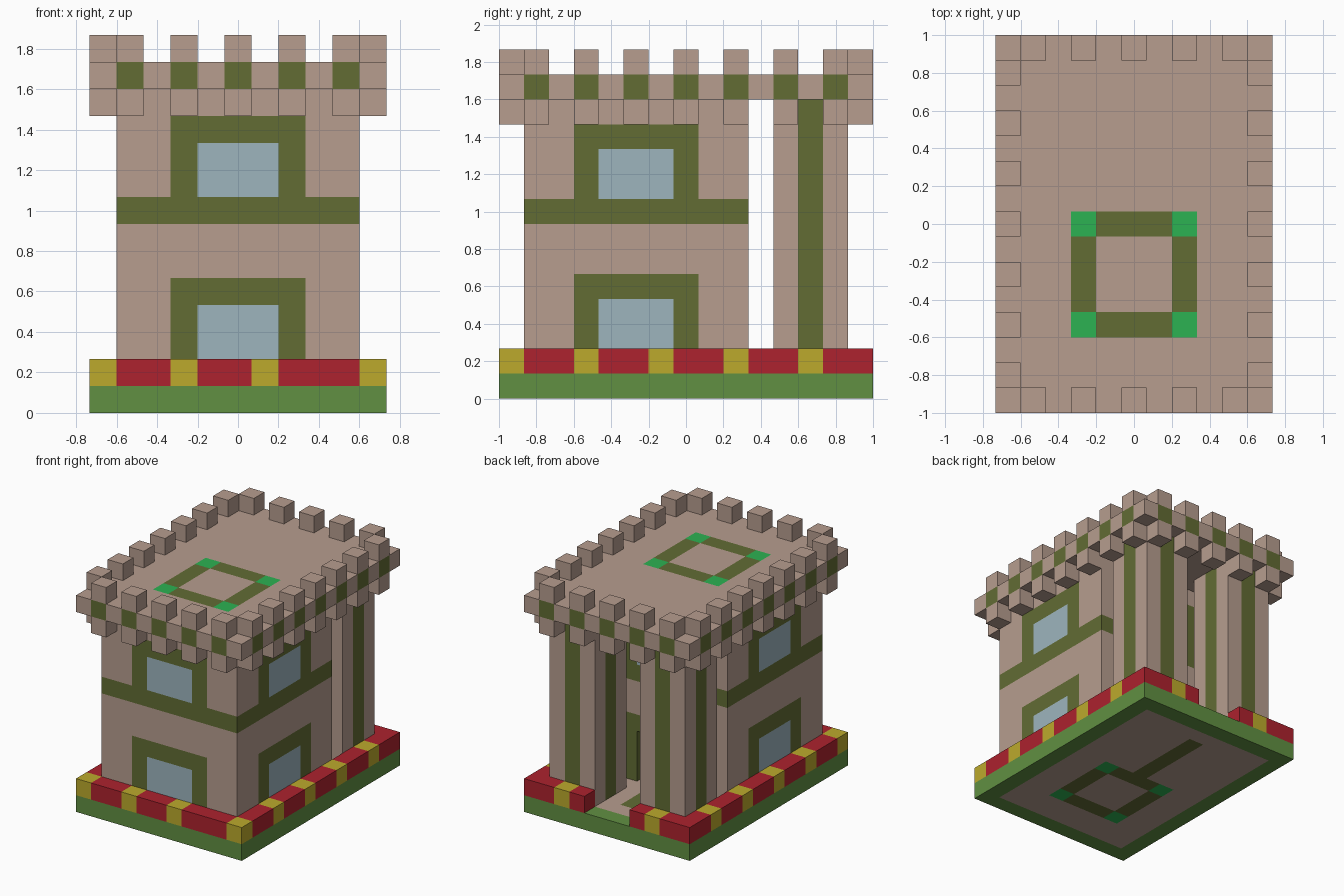
import bpy
import bmesh
from mathutils import Vector

if "Cube" in bpy.data.objects:
    bpy.data.objects.remove(bpy.data.objects["Cube"], do_unlink=True)

U = 2 / 15            # block size
NX, NY = 11, 15       # plan size in blocks
MID, ROOM = 5, 5      # centre column, and centre row of the room

# Colours as 8-bit display values
PALETTE = {
    "stone": (183, 157, 143),
    "olive": (98, 108, 52),
    "glass": (157, 181, 190),
    "red": (173, 34, 46),
    "yellow": (188, 170, 44),
    "grass": (97, 144, 66),
    "bright_green": (44, 178, 82),
}


def linear(v):
    v /= 255
    return v / 12.92 if v <= 0.04045 else ((v + 0.055) / 1.055) ** 2.4


MATS = {}
for label, rgb in PALETTE.items():
    mat = bpy.data.materials.new(label)
    mat.use_nodes = True
    colour = [linear(c) for c in rgb] + [1]
    mat.diffuse_color = colour
    bsdf = mat.node_tree.nodes["Principled BSDF"]
    bsdf.inputs["Base Color"].default_value = colour
    bsdf.inputs["Roughness"].default_value = 0.9
    MATS[label] = mat


def blocks(name, xs, ys, zs, rule):
    """Build one part from the blocks to which rule(i, j, k) gives a colour."""
    cells = {}
    for i in xs:
        for j in ys:
            for k in zs:
                label = rule(i, j, k)
                if label:
                    cells[i, j, k] = label
    used = sorted(set(cells.values()))
    bm = bmesh.new()
    for cell, label in cells.items():
        centre = Vector(cell) + Vector((0.5, 0.5, 0.5))
        for axis in range(3):
            for sign in (-1, 1):
                n = Vector((0, 0, 0))
                n[axis] = sign
                if tuple(int(c) for c in Vector(cell) + n) in cells:
                    continue
                a = Vector((0, 0, 0))
                a[(axis + 1) % 3] = 1
                b = n.cross(a)
                corners = [centre + (n + s * a + t * b) / 2
                           for s, t in ((-1, -1), (1, -1), (1, 1), (-1, 1))]
                verts = [bm.verts.new(((p.x - NX / 2) * U, (p.y - NY / 2) * U, p.z * U))
                         for p in corners]
                bm.faces.new(verts).material_index = used.index(label)
    # Merge neighbouring flat faces of one colour
    bmesh.ops.remove_doubles(bm, verts=bm.verts, dist=U / 100)
    bmesh.ops.dissolve_limit(bm, angle_limit=0.01, verts=bm.verts, edges=bm.edges,
                             delimit={'MATERIAL'})
    mesh = bpy.data.meshes.new(name)
    bm.to_mesh(mesh)
    bm.free()
    for label in used:
        mesh.materials.append(MATS[label])
    obj = bpy.data.objects.new(name, mesh)
    bpy.context.collection.objects.link(obj)
    return obj


def on_rim(i, j):
    return i in (0, NX - 1) or j in (0, NY - 1)


def emblem(i, j):
    """Square outline with bright corners, used on the floor and the roof."""
    u, v = abs(i - MID), abs(j - ROOM)
    if u == v == 2:
        return "bright_green"
    return "olive" if max(u, v) == 2 else None


def floor_rule(i, j, k):
    if on_rim(i, j):
        return "grass"
    if i == MID and 8 <= j <= 12:
        return "olive"
    return emblem(i, j) or "stone"


def kerb_rule(i, j, k):
    if not on_rim(i, j):
        return None
    if j == NY - 1:                       # back, with the entrance gap
        if abs(i - MID) <= 1:
            return None
        return "yellow" if abs(i - MID) == 3 else "red"
    if j == 0:
        return "yellow" if i in (0, 3, 6, 10) else "red"
    return "yellow" if j % 3 == 0 else "red"


def wall_rule(i, j, k):
    if 1 < i < 9 and 1 < j < 9:           # hollow room
        return None
    u = abs(i - MID) if j in (1, 9) else abs(j - ROOM)
    if u <= 1 and k <= 3:
        return None if j == 9 else "glass"    # open doorway at the back
    if u <= 1 and k in (8, 9):
        return "glass"
    if k == 7 or (u <= 2 and (k <= 4 or 8 <= k <= 10)):
        return "olive"
    return "stone"


def column_rule(i, j, k):
    return "olive" if i in (2, 8) or j == 12 else "stone"


def roof_rule(i, j, k):
    if on_rim(i, j):
        return "olive" if (i + j) % 2 else "stone"
    return emblem(i, j) or "stone"


def tooth_rule(i, j, k):
    return "stone" if on_rim(i, j) and (i + j) % 2 else None


ALL_X, ALL_Y = range(NX), range(NY)
blocks("floor", ALL_X, ALL_Y, [0], floor_rule)
blocks("kerb", ALL_X, ALL_Y, [1], kerb_rule)
blocks("room_walls", range(1, 10), range(1, 10), range(1, 12), wall_rule)
for side, start in (("right", 1), ("left", 7)):
    blocks(side + "_column", range(start, start + 3), range(11, 14), range(1, 12), column_rule)
blocks("corbels", ALL_X, ALL_Y, [11], tooth_rule)
blocks("roof", ALL_X, ALL_Y, [12], roof_rule)
blocks("battlements", ALL_X, ALL_Y, [13], tooth_rule)
